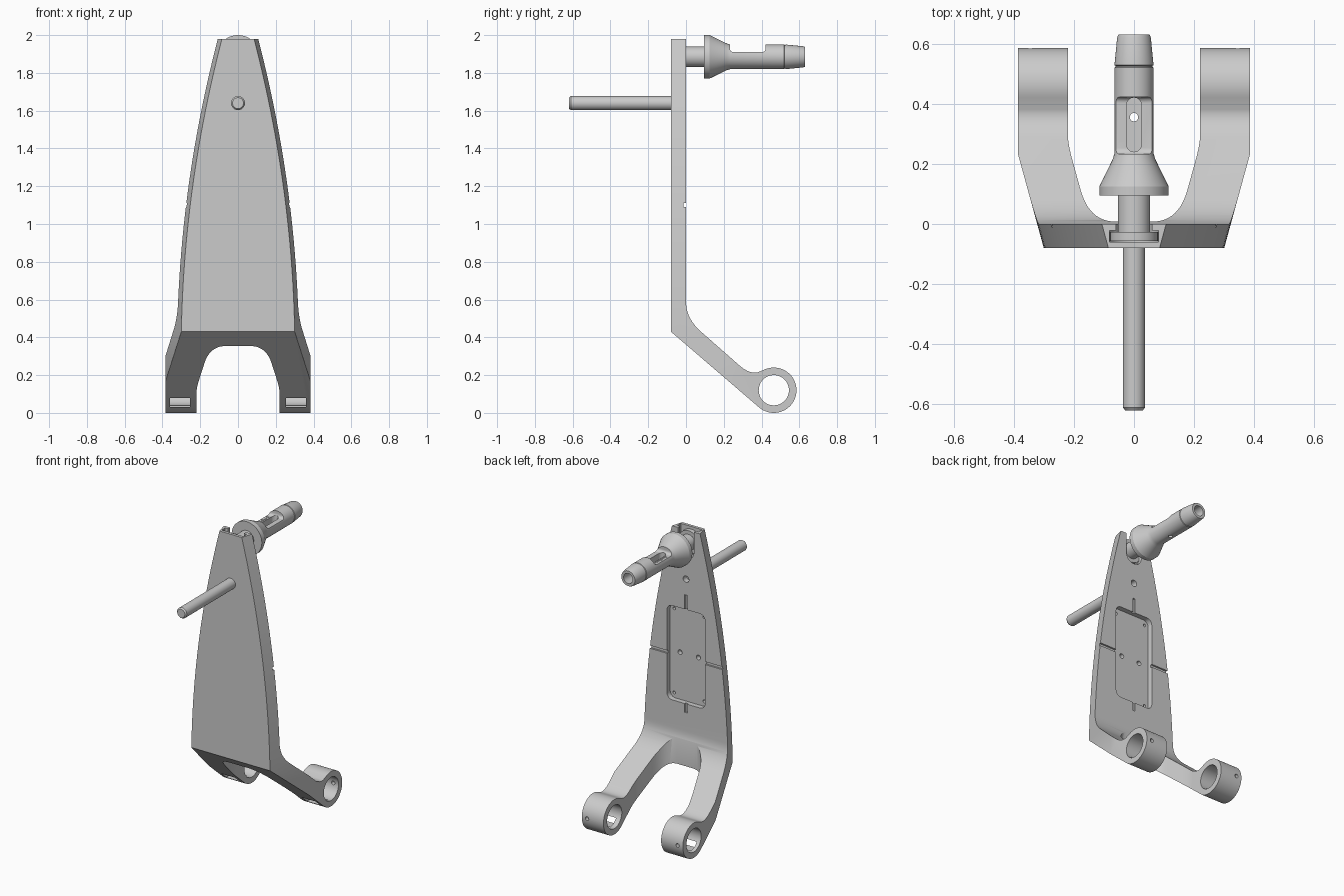
import bpy, bmesh, math
from mathutils import Vector

if "Cube" in bpy.data.objects:
    bpy.data.objects.remove(bpy.data.objects["Cube"])


def loft(name, sections):
    """Solid through a list of closed sections with equal point counts."""
    bm = bmesh.new()
    rings = [[bm.verts.new(p) for p in s] for s in sections]
    n = len(rings[0])
    for a, b in zip(rings, rings[1:]):
        for i in range(n):
            j = (i + 1) % n
            bm.faces.new((a[i], a[j], b[j], b[i]))
    bm.faces.new(rings[0])
    bm.faces.new(rings[-1][::-1])
    bmesh.ops.recalc_face_normals(bm, faces=bm.faces)
    me = bpy.data.meshes.new(name)
    bm.to_mesh(me)
    bm.free()
    ob = bpy.data.objects.new(name, me)
    bpy.context.collection.objects.link(ob)
    return ob


def prism(name, pts, axis, lo, hi):
    """Extrude a 2D outline along an axis (0=x: yz, 1=y: xz, 2=z: xy)."""
    def put(p, v):
        q = list(p)
        q.insert(axis, v)
        return q
    return loft(name, [[put(p, v) for p in pts] for v in (lo, hi)])


def box(x0, x1, y0, y1, z0, z1):
    return prism("cutter", [(x0, y0), (x1, y0), (x1, y1), (x0, y1)], 2, z0, z1)


def arc(cx, cy, r, a0, a1, n=12):
    return [(cx + r * math.cos(math.radians(a0 + (a1 - a0) * i / n)),
             cy + r * math.sin(math.radians(a0 + (a1 - a0) * i / n))) for i in range(n + 1)]


def circle(cx, cy, r, n=48):
    return arc(cx, cy, r, 0, 360, n)[:-1]


def rrect(cx, cy, w, h, r):
    return [p for k, (sx, sy) in enumerate([(1, 1), (-1, 1), (-1, -1), (1, -1)])
            for p in arc(cx + sx * (w - r), cy + sy * (h - r), r, 90 * k, 90 * k + 90, 8)]


def lathe(name, z, profile, n=48):
    """Turned part along y from (y, radius) pairs."""
    return loft(name, [[(x, y, zz) for x, zz in circle(0, z, r, n)] for y, r in profile])


def boolean(ob, cutters, op='DIFFERENCE'):
    bpy.context.view_layer.objects.active = ob
    for c in cutters:
        m = ob.modifiers.new("bool", 'BOOLEAN')
        m.operation, m.object, m.solver = op, c, 'EXACT'
        bpy.ops.object.modifier_apply(modifier=m.name)
        bpy.data.objects.remove(c, do_unlink=True)


def smooth(ob):
    bpy.ops.object.select_all(action='DESELECT')
    ob.select_set(True)
    bpy.context.view_layer.objects.active = ob
    bpy.ops.object.shade_smooth_by_angle(angle=math.radians(25))


def bezier(a, b, c, n=10):
    a, b, c = Vector(a), Vector(b), Vector(c)
    return [tuple(a.lerp(b, i / n).lerp(b.lerp(c, i / n), i / n)) for i in range(n + 1)]


# Forked plate: side profile ending in a ring
RY, RZ, RR = 0.465, 0.12, 0.12
side = [(-0.08, 1.98), (-0.08, 0.43)]
side += arc(RY, RZ, RR, -130, 112, 40)
side += bezier((0.38, 0.215), (0.34, 0.205), (0.29, 0.245), 8)
side += bezier((0.085, 0.425), (0.0, 0.497), (0.0, 0.59))
side += [(0.0, 1.98)]
plate = prism("fork_plate", side, 0, -0.6, 0.6)


# Tapered front outline, flaring backwards until the arms run straight
def half_width(z):
    t = max(0, (z - 0.43) / 1.55)
    return 0.30 - 0.215 * (0.13 * t + 0.87 * t * t)


heights = [-0.1] + [0.43 + 1.65 * i / 28 for i in range(29)]
envelope = []
for y, flare in ((-0.12, -0.011), (0.23, 0.085), (0.7, 0.085)):
    right = [(half_width(z) + flare, y, z) for z in heights]
    envelope.append(right + [(-x, yy, z) for x, yy, z in reversed(right)])
boolean(plate, [loft("envelope", envelope)], 'INTERSECT')

# Gap between the two arms
gap = [(0.22, 0.8), (0.22, 0.30)] + bezier((0.219, 0.28), (0.215, 0.25), (0.207, 0.22), 5)
gap += bezier((0.178, 0.115), (0.15, 0.01), (0.065, 0.008))
cuts = [prism("gap", gap + [(-x, y) for x, y in reversed(gap)], 2, -0.2, 0.75)]

# Axle bores, lower windows and set-screw holes in the rings
cuts.append(prism("bore", circle(RY, RZ, 0.08), 0, -0.7, 0.7))
for s in (-1, 1):
    xs = sorted((s * 0.255, s * 0.36))
    cuts.append(box(*xs, 0.32, 0.46, 0.03, 0.078))
    cuts.append(prism("screw_hole", circle(s * 0.345, RZ, 0.013, 16), 1, 0.5, 0.7))

# Recess and alignment grooves on the back
cuts.append(prism("recess", rrect(0, 1.105, 0.145, 0.325, 0.04), 1, -0.035, 0.1))
cuts.append(box(-0.6, 0.6, -0.012, 0.1, 1.09, 1.11))
cuts.append(box(-0.01, 0.01, -0.012, 0.1, 0.72, 1.53))
for x, z, r in ((0.115, 0.29, 0.01), (0.115, -0.29, 0.01), (0.07, 0.0, 0.016)):
    for s in (-1, 1):
        cuts.append(prism("hole", circle(s * x, 1.105 + z, r, 20), 1, -0.065, 0))
cuts.append(prism("rod_hole", circle(0, 1.64, 0.022, 24), 1, -0.04, 0.1))

# T-slot open at the top for the hub flange
for r, zc, y0, y1 in ((0.082, 1.885, -0.06, -0.022), (0.06, 1.84, -0.03, 0.1)):
    cuts.append(prism("slot", [(r, 2.1), (-r, 2.1)] + arc(0, zc, r, 180, 360, 24), 1, y0, y1))
boolean(plate, cuts)
smooth(plate)

# Front rod
smooth(lathe("front_rod", 1.64, [(-0.62, 0.029), (-0.61, 0.037), (-0.05, 0.037)], 40))

# Turned hub with flange, cone and tapered tip
HZ = 1.885
hub = lathe("hub_shaft", HZ, [
    (-0.056, 0.079), (-0.026, 0.079), (-0.026, 0.054), (0.095, 0.054), (0.095, 0.115),
    (0.125, 0.115), (0.215, 0.071), (0.235, 0.065), (0.52, 0.065), (0.522, 0.062),
    (0.526, 0.062), (0.528, 0.065), (0.62, 0.056), (0.63, 0.052)], 64)
window = [(0.232, 2.1), (0.232, 1.93)] + arc(0.252, 1.93, 0.02, 180, 270, 6)[1:]
window += arc(0.402, 1.93, 0.02, 270, 360, 6) + [(0.422, 2.1)]
hub_cuts = [prism("window", window, 0, -0.2, 0.2),
            prism("bore", circle(0, HZ, 0.035), 1, 0.42, 0.8),
            prism("slot", rrect(0, 0.33, 0.025, 0.09, 0.0249), 2, 1.86, 2.1),
            prism("drain", circle(0, 0.355, 0.014, 24), 2, 1.7, 1.9)]
# Engraved scale ticks beside the slot
for i in range(9):
    hub_cuts.append(box(-0.05 if i % 4 == 0 else -0.042, -0.032,
                        0.2745 + i * 0.0135, 0.2785 + i * 0.0135, 1.906, 1.95))
boolean(hub, hub_cuts)
smooth(hub)
